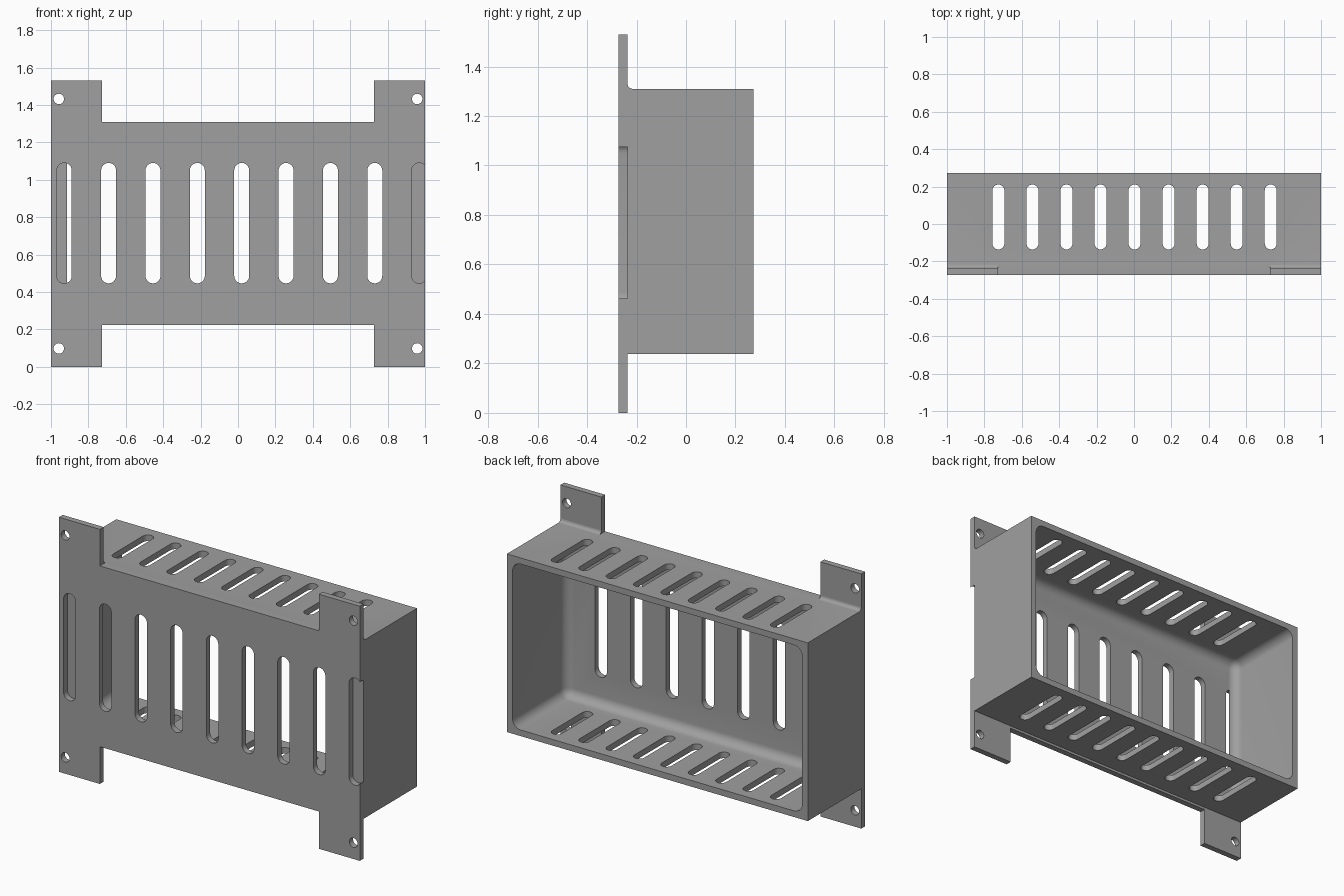
import bpy, bmesh, math
from mathutils import Vector

if "Cube" in bpy.data.objects:
    bpy.data.objects.remove(bpy.data.objects["Cube"], do_unlink=True)

grey = bpy.data.materials.new("plain grey")
grey.use_nodes = True
grey.diffuse_color = (0.35, 0.35, 0.35, 1)
grey.node_tree.nodes["Principled BSDF"].inputs["Base Color"].default_value = (0.35, 0.35, 0.35, 1)

FRONT, BACK = -0.272, 0.272
FLOOR = -0.236            # inner face of the front plate
TOP, BOTTOM, HEIGHT = 1.31, 0.239, 1.53
WALL, ROUND = 0.037, 0.055


def prism(bm, points, depth):
    """Extrude a closed outline along a vector."""
    face = bm.faces.new([bm.verts.new(p) for p in points])
    new = bmesh.ops.extrude_face_region(bm, geom=[face])["geom"]
    moved = [v for v in new if isinstance(v, bmesh.types.BMVert)]
    bmesh.ops.translate(bm, verts=moved, vec=Vector(depth))


def box(bm, low, high):
    (x0, y0, z0), (x1, y1, z1) = low, high
    prism(bm, [(x0, y0, z0), (x1, y0, z0), (x1, y1, z0), (x0, y1, z0)], (0, 0, z1 - z0))


def slot_outline(u, v0, v1, r, steps=12):
    """Long hole outline, round at both ends; a circle when v0 + r = v1 - r."""
    pts = []
    for centre, start in ((v1 - r, 0), (v0 + r, math.pi)):
        for i in range(steps + 1):
            a = start + math.pi * i / steps
            pts.append((u + r * math.cos(a), centre + r * math.sin(a)))
    return pts


def make(name, bm):
    bmesh.ops.remove_doubles(bm, verts=bm.verts[:], dist=1e-5)
    bmesh.ops.recalc_face_normals(bm, faces=bm.faces[:])
    mesh = bpy.data.meshes.new(name)
    bm.to_mesh(mesh)
    bm.free()
    obj = bpy.data.objects.new(name, mesh)
    mesh.materials.append(grey)
    bpy.context.collection.objects.link(obj)
    return obj


def combine(target, other, operation):
    """Apply a boolean and discard the helper."""
    other.hide_render = True
    mod = target.modifiers.new(other.name, 'BOOLEAN')
    mod.operation, mod.solver, mod.object = operation, 'EXACT', other
    bpy.context.view_layer.objects.active = target
    bpy.ops.object.modifier_apply(modifier=mod.name)
    bpy.data.objects.remove(other, do_unlink=True)


# Mounting plate with four corner tabs
bm = bmesh.new()
tab, low = 0.728, 0.224
outline = [(-1, 0), (-tab, 0), (-tab, low), (tab, low), (tab, 0), (1, 0),
           (1, HEIGHT), (tab, HEIGHT), (tab, TOP), (-tab, TOP), (-tab, HEIGHT), (-1, HEIGHT)]
prism(bm, [(x, FRONT, z) for x, z in outline], (0, FLOOR - FRONT, 0))
vent_box = make("vent_box", bm)

# Box body behind the plate
bm = bmesh.new()
box(bm, (-1, FLOOR - 0.018, BOTTOM), (1, BACK, TOP))
combine(vent_box, make("body", bm), 'UNION')

# Small fillets where the upper tabs meet the body
for side in (-1, 1):
    bm = bmesh.new()
    r = 0.02
    arc = [(FLOOR + r - r * math.cos(a), TOP + r - r * math.sin(a))
           for a in (math.pi / 2 * i / 6 for i in range(7))]
    profile = arc + [(FLOOR + r, TOP - 0.01), (FLOOR - 0.01, TOP - 0.01), (FLOOR - 0.01, TOP + r)]
    prism(bm, [(side * tab, y, z) for y, z in profile], (side * (1 - tab), 0, 0))
    combine(vent_box, make("tab_fillet", bm), 'UNION')

# Rounded cavity, open at the back
bm = bmesh.new()
box(bm, (-1 + WALL, FLOOR, BOTTOM + WALL), (1 - WALL, BACK + 0.3, TOP - WALL))
bmesh.ops.recalc_face_normals(bm, faces=bm.faces[:])
bmesh.ops.bevel(bm, geom=bm.edges[:], offset=ROUND, segments=8, profile=0.5, affect='EDGES')
combine(vent_box, make("cavity", bm), 'DIFFERENCE')

# Front slots and screw holes, only as deep as the plate
bm = bmesh.new()
for i in range(9):
    for_slot = slot_outline(-0.929 + 0.2372 * i, 0.446, 1.09, 0.04)
    prism(bm, [(x, FRONT - 0.1, z) for x, z in for_slot], (0, FLOOR - FRONT + 0.1005, 0))
for x in (-0.958, 0.958):
    for z in (0.098, HEIGHT - 0.098):
        hole = slot_outline(x, z - 0.028, z + 0.028, 0.028)[:-1]
        prism(bm, [(u, FRONT - 0.1, v) for u, v in hole], (0, 0.2, 0))
combine(vent_box, make("front_slots", bm), 'DIFFERENCE')

# Slots through the top and bottom walls
bm = bmesh.new()
for i in range(9):
    vent = slot_outline(-0.725 + 0.182 * i, -0.136, 0.211, 0.032)
    prism(bm, [(x, y, BOTTOM - 0.1) for x, y in vent], (0, 0, TOP - BOTTOM + 0.2))
combine(vent_box, make("roof_slots", bm), 'DIFFERENCE')

# Smooth fillets, sharp edges
bpy.ops.object.select_all(action='DESELECT')
vent_box.select_set(True)
bpy.context.view_layer.objects.active = vent_box
bpy.ops.object.shade_smooth_by_angle(angle=math.radians(30))
